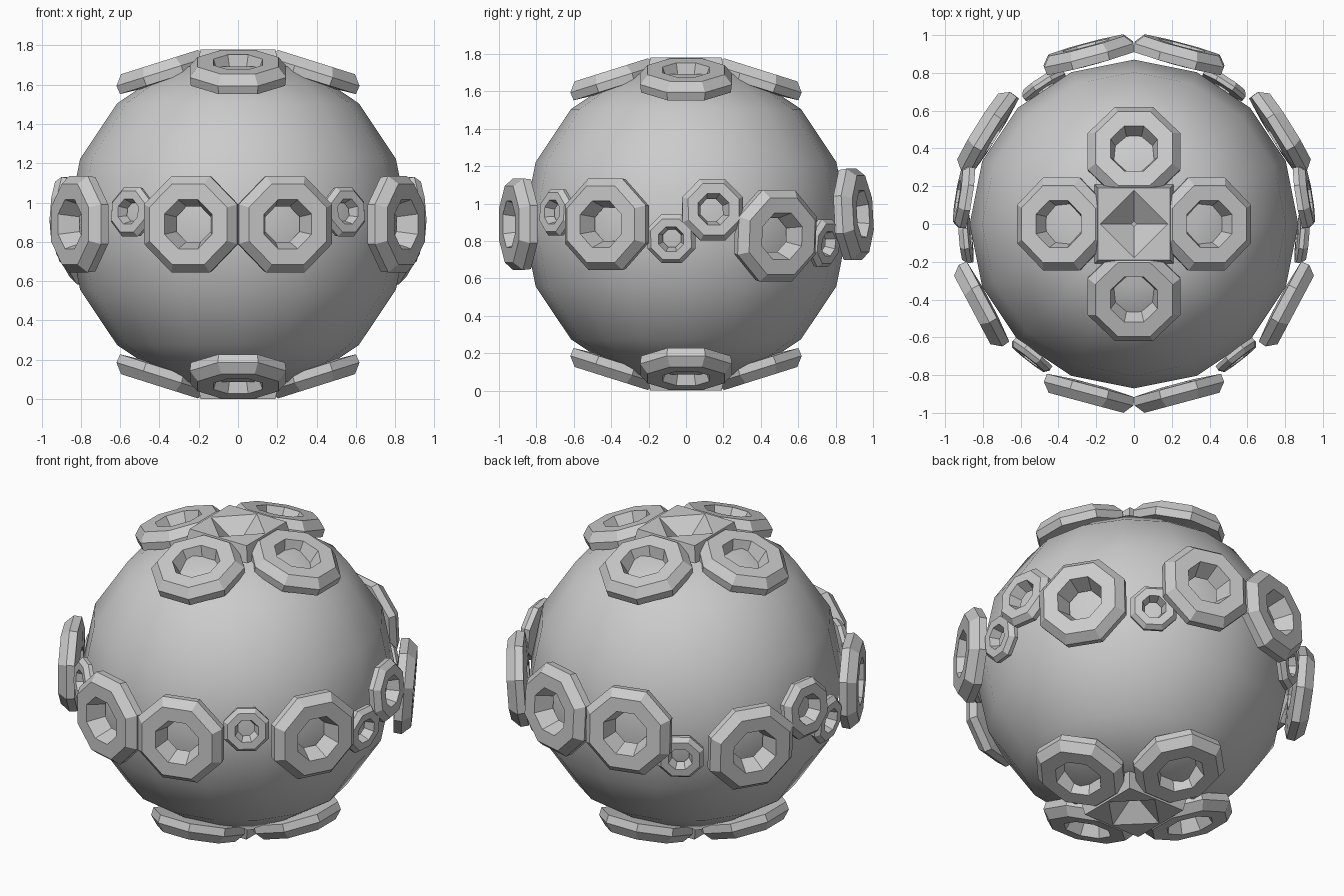
import bpy, bmesh, math
from mathutils import Matrix, Vector

old = bpy.data.objects.get("Cube")
if old:
    bpy.data.objects.remove(old)

CENTRE = Vector((0, 0, 0.89))
RADIUS = 0.87

grey = bpy.data.materials.new("plain grey")
grey.use_nodes = True
grey.diffuse_color = (0.6, 0.6, 0.6, 1)
grey.node_tree.nodes["Principled BSDF"].inputs["Base Color"].default_value = (0.6, 0.6, 0.6, 1)


def make_object(name, bm, matrix, smooth=False):
    bmesh.ops.recalc_face_normals(bm, faces=bm.faces)
    for f in bm.faces:
        f.smooth = smooth
    mesh = bpy.data.meshes.new(name)
    bm.to_mesh(mesh)
    bm.free()
    mesh.materials.append(grey)
    obj = bpy.data.objects.new(name, mesh)
    obj.matrix_world = matrix
    bpy.context.collection.objects.link(obj)
    return obj


def ring(name, position, normal, size):
    """Eight-sided chamfered ring; its outer face is centred on position."""
    # (apothem, height) for a full-size ring
    profile = [(0.090, -0.105), (0.125, 0), (0.205, 0), (0.245, -0.05), (0.240, -0.095)]
    bm = bmesh.new()
    loops = []
    for apothem, height in profile:
        r = apothem * size / math.cos(math.pi / 8)
        loops.append([bm.verts.new((r * math.cos((i + 0.5) * math.pi / 4),
                                    r * math.sin((i + 0.5) * math.pi / 4),
                                    height * size)) for i in range(8)])
    for k, a in enumerate(loops):
        b = loops[(k + 1) % len(loops)]
        for i in range(8):
            j = (i + 1) % 8
            bm.faces.new((a[i], a[j], b[j], b[i]))
    # local z along the normal, local x horizontal
    n = normal.normalized()
    side = Vector((-n.y, n.x, 0)).normalized()
    up = n.cross(side)
    basis = Matrix((side, up, n)).transposed().to_4x4()
    make_object(name, bm, Matrix.Translation(CENTRE + position) @ basis)


# Round body, with its poles sunk beneath the hubs
bm = bmesh.new()
bmesh.ops.create_uvsphere(bm, u_segments=16, v_segments=8, radius=RADIUS)
for v in bm.verts:
    if abs(v.co.z) > RADIUS - 0.01:
        v.co.z *= 0.86
make_object("body", bm, Matrix.Translation(CENTRE), smooth=True)

# Belt of rings: name, degrees round from the front, height, size, face distance
belt = [
    ("front_large_ring", 15, 0.0, 1.0, 0.98),
    ("front_small_ring", 38, 0.065, 0.51, 0.91),
    ("side_large_ring", 62, 0.0, 1.0, 0.97),
    ("side_small_ring", 85, -0.08, 0.53, 0.92),
    ("side_medium_ring", 99, 0.08, 0.67, 0.945),
    ("rear_large_ring", 122, -0.065, 1.0, 0.97),
    ("rear_small_ring", 147, -0.105, 0.52, 0.91),
    ("back_large_ring", 165, 0.055, 1.0, 0.98),
]
for name, degrees, height, size, distance in belt:
    a = math.radians(degrees)
    for label, s in (("left", 1), ("right", -1)):
        pos = Vector((s * math.sin(a) * distance, -math.cos(a) * distance, height))
        ring(label + "_" + name, pos, pos, size)

# Four tilted rings and a pitted square hub at each pole
tilt = math.radians(17.5)
for label, s in (("top", 1), ("bottom", -1)):
    for i, direction in enumerate(("left", "back", "right", "front")):
        a = i * math.pi / 2
        out = Vector((math.cos(a), math.sin(a), 0))
        ring(label + "_" + direction + "_ring",
             out * 0.4 + Vector((0, 0, s * 0.825)),
             out * math.sin(tilt) + Vector((0, 0, s * math.cos(tilt))), 1.0)

    bm = bmesh.new()

    def corners(radius, z, turn):
        return [bm.verts.new((radius * math.cos((i + turn) * math.pi / 2),
                              radius * math.sin((i + turn) * math.pi / 2), s * z))
                for i in range(4)]

    base = corners(0.30, 0.78, 0.5)
    rim = corners(0.27, 0.89, 0.5)
    pit = corners(0.18, 0.89, 0)
    bottom = bm.verts.new((0, 0, s * 0.77))
    for i in range(4):
        j = (i + 1) % 4
        bm.faces.new((base[i], base[j], rim[j], rim[i]))
        bm.faces.new((rim[i], rim[j], pit[j]))
        bm.faces.new((pit[i], rim[i], pit[j]))
        bm.faces.new((pit[i], pit[j], bottom))
    bm.faces.new(base)
    make_object(label + "_hub", bm, Matrix.Translation(CENTRE))
